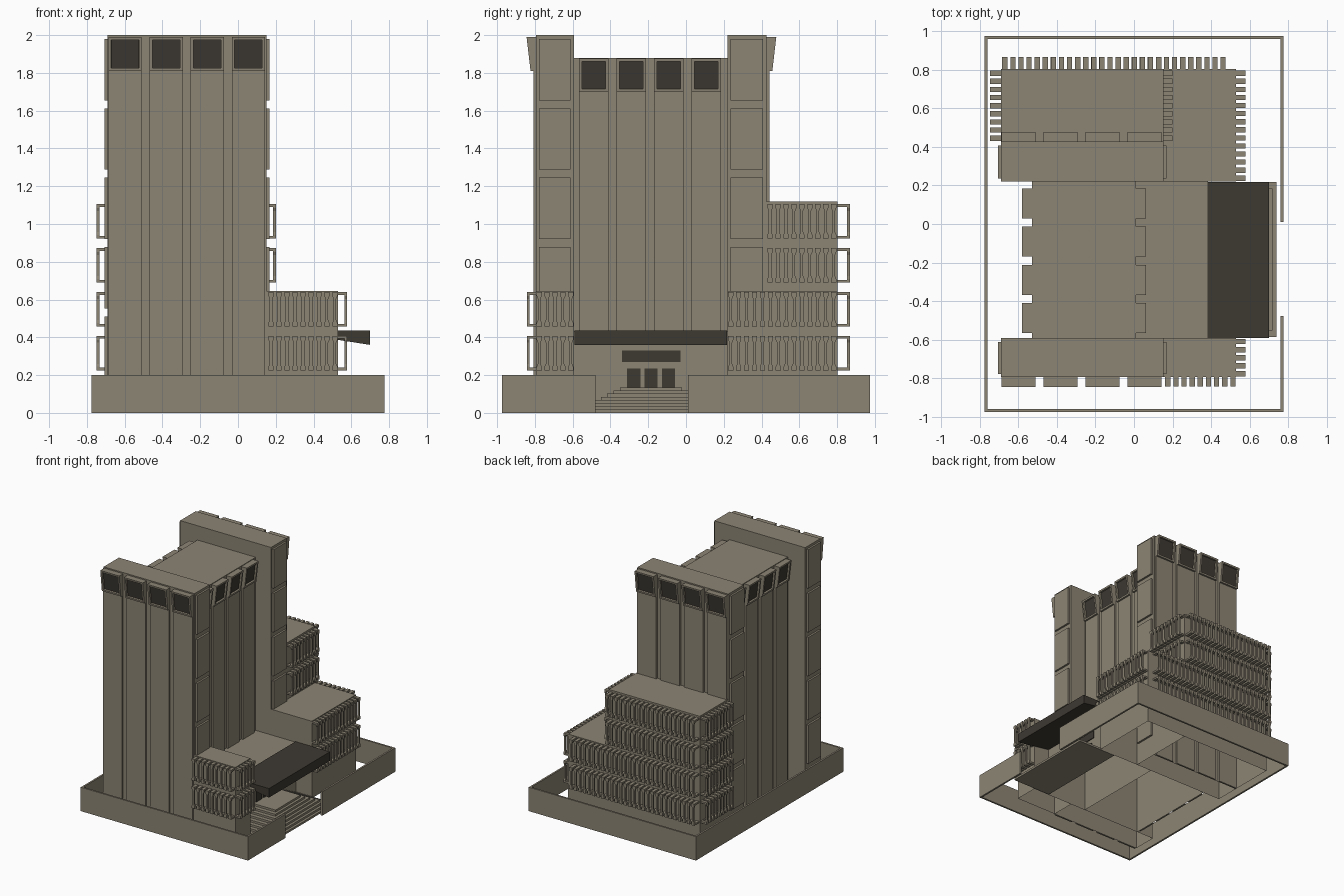
import bpy, bmesh

if "Cube" in bpy.data.objects:
    bpy.data.objects.remove(bpy.data.objects["Cube"])

def material(name, rgb):
    m = bpy.data.materials.new(name)
    m.diffuse_color = (*rgb, 1)
    m.use_nodes = True
    m.node_tree.nodes["Principled BSDF"].inputs["Base Color"].default_value = m.diffuse_color
    return m

CONCRETE = material("warm_concrete", (0.265, 0.233, 0.176))
DARK = material("dark_bronze", (0.047, 0.040, 0.031))

def finish(name, bm, mats=(CONCRETE,)):
    me = bpy.data.meshes.new(name)
    bm.normal_update()
    bm.to_mesh(me)
    bm.free()
    for m in mats:
        me.materials.append(m)
    ob = bpy.data.objects.new(name, me)
    bpy.context.collection.objects.link(ob)
    return ob

def hexa(bm, pts, bottom=True):
    """Eight corners: four of the bottom ring, then four of the top ring."""
    v = [bm.verts.new(p) for p in pts]
    quads = [(4, 5, 6, 7), (0, 1, 5, 4), (1, 2, 6, 5), (2, 3, 7, 6), (3, 0, 4, 7)]
    if bottom:
        quads.append((3, 2, 1, 0))
    fs = [bm.faces.new([v[i] for i in q]) for q in quads]
    bmesh.ops.recalc_face_normals(bm, faces=fs)
    return fs

def box(bm, x0, x1, y0, y1, z0, z1, bottom=True):
    ring = [(x0, y0), (x1, y0), (x1, y1), (x0, y1)]
    return hexa(bm, [(x, y, z) for z in (z0, z1) for x, y in ring], bottom)

def boxes(name, dims, mat=CONCRETE, bottom=True):
    bm = bmesh.new()
    for d in dims:
        box(bm, *d, bottom)
    return finish(name, bm, (mat,))

class Side:
    """Maps along-wall t, outward d and height z to world space."""
    def __init__(self, axis, sign, pos):
        self.axis, self.sign, self.pos = axis, sign, pos
    def __call__(self, t, d, z):
        p = self.pos + self.sign * d
        return (p, t, z) if self.axis == 'x' else (t, p, z)

def side_box(bm, s, t0, t1, d0, d1, z0, z1):
    ring = [(t0, d0), (t1, d0), (t1, d1), (t0, d1)]
    return hexa(bm, [s(t, d, z) for z in (z0, z1) for t, d in ring])

# Tower masses, open underneath
F0, F1, B0, B1, BACK = -0.793, -0.592, 0.22, 0.427, 0.803
XL, XR, XT = -0.69, 0.152, 0.53
boxes("front_slab", [(XL, XR, F0, F1, 0, 2.0)], bottom=False)
boxes("back_slab", [(XL, XR, B0, B1, 0, 2.0)], bottom=False)
boxes("middle_tower", [(-0.53, 0.01, F1, B0, 0, 1.88)], bottom=False)
boxes("back_tier", [(XL, XR, B1, BACK, 0, 1.12)], bottom=False)
boxes("low_back_tier", [(XR, XT, B0, BACK, 0, 0.645)], bottom=False)
boxes("low_front_tier", [(XR, XT, F0, F1, 0, 0.645)], bottom=False)
boxes("entrance_hall", [(0.01, 0.385, F1, B0, 0, 0.43)], bottom=False)

# Tall facade panels topped by flared window heads
def facade(name, s, centers, width, z0, z_head, z_top):
    bm = bmesh.new()
    h = width / 2
    for c in centers:
        side_box(bm, s, c - h, c + h, 0, 0.015, z0, z_head)
        lo = [(c - h, 0), (c + h, 0), (c + h, 0.03), (c - h, 0.03)]
        hi = [(c - h, 0), (c + h, 0), (c + h, 0.051), (c - h, 0.051)]
        fs = hexa(bm, [s(t, d, z_head) for t, d in lo] + [s(t, d, z_top) for t, d in hi])
        window = fs[3]
        bmesh.ops.inset_region(bm, faces=[window], thickness=0.021, depth=0)
        bmesh.ops.inset_region(bm, faces=[window], thickness=0.001, depth=-0.015)
        window.material_index = 1
    finish(name, bm, (CONCRETE, DARK))

slab_c = [-0.598 + 0.2177 * i for i in range(4)]
mid_c = [-0.488 + 0.1983 * i for i in range(4)]
facade("front_facade", Side('y', -1, F0), slab_c, 0.176, 0, 1.81, 1.99)
facade("back_facade", Side('y', 1, B1), slab_c, 0.176, 0, 1.81, 1.99)
facade("middle_right_facade", Side('x', 1, 0.01), mid_c, 0.155, 0.43, 1.70, 1.875)
facade("middle_left_facade", Side('x', -1, -0.53), mid_c, 0.155, 0, 1.70, 1.875)

# Stacked panels on the slab ends
bm = bmesh.new()
for s in (Side('x', -1, XL), Side('x', 1, XR)):
    for y0, y1 in ((F0 + 0.015, F1 - 0.02), (B0 + 0.015, B1 - 0.02)):
        for i in range(5):
            z = 1.655 - 0.3675 * i
            side_box(bm, s, y0, y1, 0, 0.016, z, z + 0.325)
finish("slab_end_panels", bm)

# Sunshade fins: waisted upright held off the wall by two arms
LEVELS = [0.225, 0.457, 0.69, 0.923]
def fin(bm, s, t, z, depth):
    H, w, n = 0.182, 0.0135, 0.007
    half = [(w, 0), (w, 0.02), (n, 0.035), (n, H - 0.035), (w, H - 0.02), (w, H)]
    prof = half + [(-a, b) for a, b in reversed(half)]
    rings = [[bm.verts.new(s(t + a, d, z + b)) for a, b in prof]
             for d in (depth - 0.015, depth)]
    fs = [bm.faces.new(r) for r in rings]
    k = len(prof)
    for i in range(k):
        j = (i + 1) % k
        fs.append(bm.faces.new([rings[0][i], rings[0][j], rings[1][j], rings[1][i]]))
    bmesh.ops.recalc_face_normals(bm, faces=fs)
    for b in (0, H - 0.014):
        side_box(bm, s, t - w, t + w, 0, depth - 0.015, z + b, z + b + 0.014)

def fins(name, s, t0, t1, count, levels, depth):
    bm = bmesh.new()
    for z in levels:
        for i in range(count):
            fin(bm, s, t0 + (t1 - t0) * i / (count - 1), z, depth)
    finish(name, bm)

LOW, HIGH = LEVELS[:2], LEVELS[2:]
fins("back_fins_low", Side('y', 1, BACK), -0.67, 0.462, 28, LOW, 0.064)
fins("back_fins_high", Side('y', 1, BACK), -0.67, 0.128, 20, HIGH, 0.064)
fins("left_fins", Side('x', -1, XL), 0.445, 0.782, 9, LEVELS, 0.058)
fins("right_fins_high", Side('x', 1, XR), 0.445, 0.782, 9, HIGH, 0.048)
fins("right_fins_low", Side('x', 1, XT), 0.237, 0.782, 14, LOW, 0.048)
fins("front_right_fins", Side('x', 1, XT), -0.777, -0.61, 5, LOW, 0.048)
fins("front_fins", Side('y', -1, F0), 0.175, 0.513, 9, LOW, 0.05)

# Wedge canopy, thicker at its outer edge
bm = bmesh.new()
x0, x1, y0, y1 = 0.38, 0.70, F1 + 0.002, B0 - 0.002
hexa(bm, [(x0, y0, 0.41), (x1, y0, 0.36), (x1, y1, 0.36), (x0, y1, 0.41),
          (x0, y0, 0.436), (x1, y0, 0.436), (x1, y1, 0.436), (x0, y1, 0.436)])
finish("canopy", bm, (DARK,))

# Entrance doors and the plate above them
MID = -0.185
boxes("doors", [(0.385, 0.392, MID + o - 0.035, MID + o + 0.035, 0.135, 0.235)
                for o in (-0.092, 0, 0.092)], DARK)
boxes("plate_over_doors", [(0.385, 0.392, MID - 0.155, MID + 0.155, 0.27, 0.33)], DARK)

# Entrance steps, each narrower than the one below
boxes("entrance_steps", [(0.385, 0.74 - 0.021 * i, MID - 0.402 + 0.034 * i, MID + 0.402 - 0.034 * i,
                          0.0169 * i, 0.0169 * (i + 1)) for i in range(8)])

# Perimeter wall with a gap for the steps
X, Y, T, H = 0.775, 0.975, 0.015, 0.2
boxes("perimeter_wall", [(-X, X, -Y, -Y + T, 0, H), (-X, X, Y - T, Y, 0, H),
                         (-X, -X + T, -Y + T, Y - T, 0, H),
                         (X - T, X, -Y + T, -0.478, 0, H), (X - T, X, 0.01, Y - T, 0, H)])
